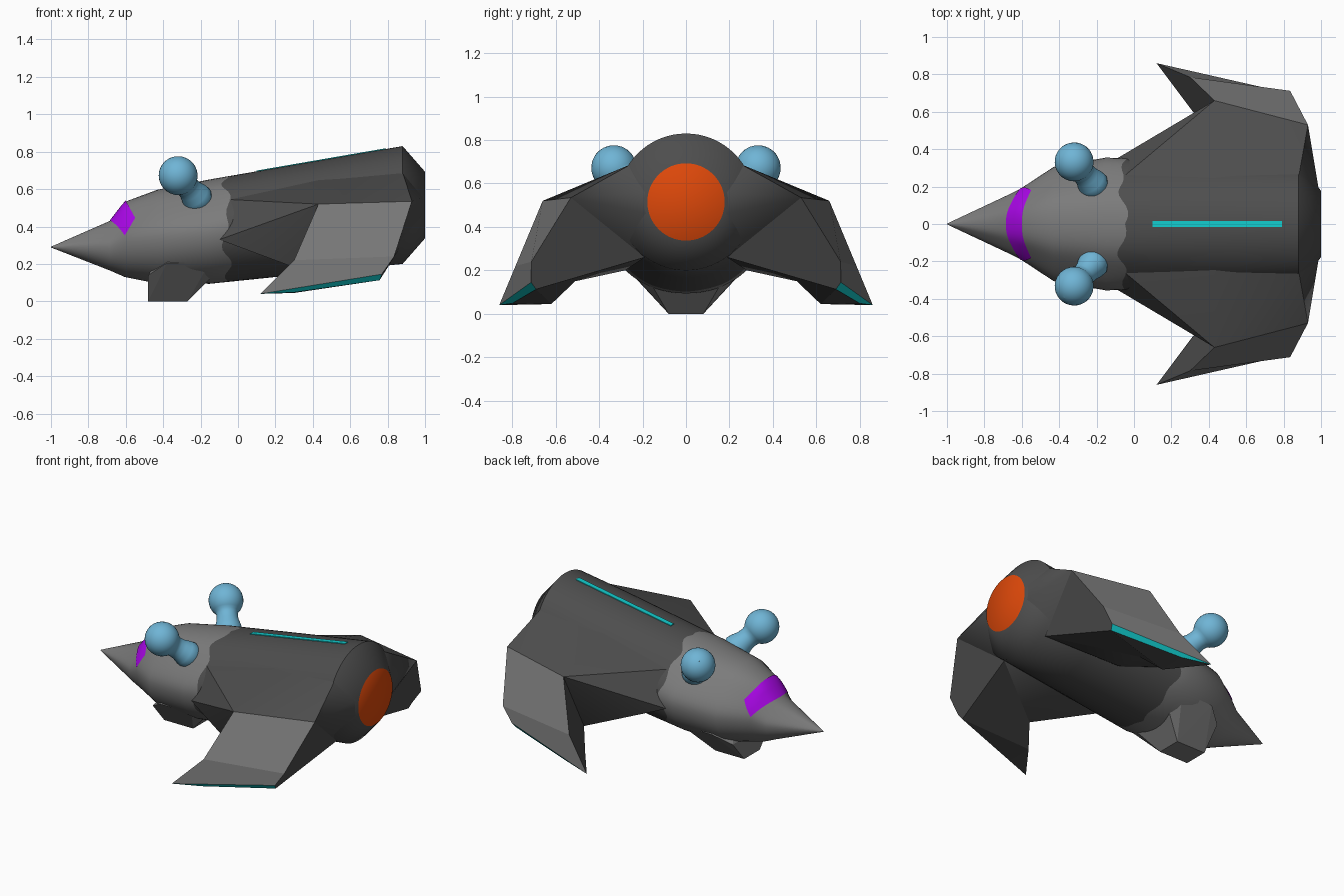
import bpy, bmesh, math
from mathutils import Vector

if "Cube" in bpy.data.objects:
    bpy.data.objects.remove(bpy.data.objects["Cube"])


def material(name, r, g, b):
    m = bpy.data.materials.new(name)
    m.diffuse_color = (r, g, b, 1)
    m.use_nodes = True
    m.node_tree.nodes["Principled BSDF"].inputs["Base Color"].default_value = m.diffuse_color
    return m


LIGHT = material("light_grey", .2, .2, .2)
DARK = material("dark_grey", .075, .075, .075)
ORANGE = material("engine_orange", .73, .065, .003)
PURPLE = material("visor_purple", .4, .002, .8)
TEAL = material("trim_teal", .006, .6, .61)
BLUE = material("pod_blue", .16, .46, .67)


def finish(name, bm, mats, rule=None, angle=None):
    bmesh.ops.recalc_face_normals(bm, faces=bm.faces)
    bm.normal_update()
    if rule:
        for f in bm.faces:
            f.material_index = rule(f)
    me = bpy.data.meshes.new(name)
    bm.to_mesh(me)
    bm.free()
    ob = bpy.data.objects.new(name, me)
    bpy.context.collection.objects.link(ob)
    for m in mats:
        me.materials.append(m)
    if angle:
        bpy.ops.object.select_all(action='DESELECT')
        ob.select_set(True)
        bpy.context.view_layer.objects.active = ob
        bpy.ops.object.shade_smooth_by_angle(angle=math.radians(angle))
    return ob


def hull(name, pts, mats, rule=None, angle=None):
    bm = bmesh.new()
    for p in pts:
        bm.verts.new(p)
    bmesh.ops.convex_hull(bm, input=bm.verts)
    junk = [v for v in bm.verts if not v.link_faces]
    bmesh.ops.delete(bm, geom=junk, context='VERTS')
    return finish(name, bm, mats, rule, angle)


def skin(bm, rings, closed=True):
    n = len(rings[0])
    for a, b in zip(rings, rings[1:]):
        for i in range(n if closed else n - 1):
            j = (i + 1) % n
            bm.faces.new((a[i], a[j], b[j], b[i]))


# Fuselage stations: x, top z, bottom z, half width
STATIONS = [(-1, .292, .288, .002), (-.685, .43, .165, .15), (-.605, .532, .13, .19),
            (-.43, .597, .095, .305), (-.15, .652, .094, .355), (.88, .83, .2, .315),
            (1, .693, .337, .178)]


def surface(x, a, k=1.0):
    for s, t in zip(STATIONS, STATIONS[1:]):
        if x <= t[0]:
            break
    f = (x - s[0]) / (t[0] - s[0])
    top, bot, w = (s[i] + f * (t[i] - s[i]) for i in (1, 2, 3))
    # Upper half is pinched in towards the nose
    if math.cos(a) > 0:
        w *= 1 - .13 * math.sin(2 * a) ** 2 * min(1, max(0, (.5 - x) / .6))
    return Vector((x, k * w * math.sin(a), (top + bot) / 2 + k * (top - bot) / 2 * math.cos(a)))


# Fuselage, with a ragged paint edge
N = 64
bm = bmesh.new()
rings = []
for x in [-1, -.685, -.605, -.43, -.15, -.06, .2, .55, .88, 1]:
    ring = []
    for i in range(N):
        a = math.tau * i / N
        jag = .016 * math.sin(9 * abs(a - math.pi)) + .014 * math.sin(5 * a + 1) if x == -.06 else 0
        ring.append(bm.verts.new(surface(x + jag, a)))
    rings.append(ring)
skin(bm, rings)
bm.faces.new(rings[0])
bm.faces.new(rings[-1])


def hull_paint(f):
    if len(f.verts) > 4 and f.calc_center_median().x > .9:
        return 2
    return 0 if max(v.co.x for v in f.verts) < .03 else 1


finish("fuselage", bm, [LIGHT, DARK, ORANGE], hull_paint, 48)

# Chin intake
chin = [(-.48, .08, 0), (-.48, .2, .14), (-.38, .27, .205), (-.27, .08, 0),
        (-.15, .27, .21), (-.15, .15, .12)]
hull("chin_intake", [(x, s * y, z) for x, y, z in chin for s in (1, -1)] + [(-.35, 0, .35)], [LIGHT])

# Wraparound visor
bm = bmesh.new()
rows = []
for r in range(5):
    v, row = r / 4, []
    for i in range(25):
        t = i / 12 - 1
        front, back = -.685 + .08 * t * t, -.6 + .05 * t * t
        a = t * math.radians(84 + v * (60 - 84))
        row.append(bm.verts.new(surface(front + v * (back - front), a, 1.025)))
    rows.append(row)
skin(bm, rows, False)
visor = finish("visor", bm, [PURPLE])
for p in visor.data.polygons:
    p.use_smooth = True
if sum(p.normal.z for p in visor.data.polygons) < 0:
    visor.data.flip_normals()

# Top light strip
hull("top_strip", [(x, y, .652 + .1728 * (x + .15) + h) for x in (.1, .79)
                   for y in (-.016, .016) for h in (-.003, .004)], [TEAL])

# Wing corner points for the left side
A_F, A_R = (.43, .66, .52), (.93, .53, .535)
B_F, B_R = (.3, .785, .22), (.835, .712, .24)
TIP, C_R = (.12, .86, .04), (.76, .712, .12)
IN, J, K_R, K_F = (.3, .62, .045), (.385, .51, .15), (.85, .19, .26), (.35, .28, .2)
ROOT = [A_F, A_R, K_R, K_F, J, (-.1, .345, .33), (-.06, .25, .545), (.43, .24, .65),
        (.88, .25, .69), (.99, .17, .56), (.99, .17, .46), (.85, 0, .5), (.1, 0, .4)]
# Lower edge of the wing is bevelled from the trim line inwards
E_R, E_M = (.768, .713, .145), (.3, .80, .048)
C_I = (.757, .69, .113)
WING = [(A_F, A_R, B_R, B_F), (B_F, B_R, E_R, TIP), (TIP, E_R, C_I, E_M), (TIP, E_M, IN),
        (E_M, C_I, IN), (A_F, B_F, TIP, IN, J), (A_R, K_R, C_I, E_R, B_R),
        (J, IN, C_I, K_R), (A_F, J, K_R, A_R)]


def wing_paint(f, s):
    if min(v.co.x for v in f.verts) < .2 and len(f.verts) == 4 and max(v.co.z for v in f.verts) < .16:
        return 2
    return 0 if s * f.normal.y > .2 else 1


# Pod profile: distance along the stalk, radius
BASE, BALL, R = Vector((-.2, .19, .53)), Vector((-.32, .332, .672)), .104
L = (BALL - BASE).length
PROFILE = [(0, .001), (0, .07), (.03, .083), (.06, .078), (.1, .066), (.13, .063)]
PROFILE += [(L + R * math.cos(math.radians(d)), max(.0005, R * math.sin(math.radians(d))))
            for d in range(140, -1, -10)]

for side, s in (("left", 1), ("right", -1)):
    def flip(pts):
        return [(x, s * y, z) for x, y, z in pts]

    # Shoulder blending the body into the wing
    hull(side + "_shoulder", flip(ROOT), [DARK], angle=40)
    # Drooping wing: light outside, dark inside, glowing lower edge
    bm = bmesh.new()
    for face in WING:
        bm.faces.new([bm.verts.new(p) for p in flip(face)])
    bmesh.ops.remove_doubles(bm, verts=bm.verts, dist=.0005)
    finish(side + "_wing", bm, [LIGHT, DARK, TEAL], lambda f: wing_paint(f, s))
    # Ball pod on a stalk
    bm = bmesh.new()
    axis = (BALL - BASE).normalized()
    u = axis.orthogonal().normalized()
    w = axis.cross(u)
    rings = []
    for d, r in PROFILE:
        pts = [BASE + axis * d + r * (u * math.cos(k * math.tau / 32) + w * math.sin(k * math.tau / 32))
               for k in range(32)]
        rings.append([bm.verts.new(p) for p in flip(pts)])
    skin(bm, rings)
    finish(side + "_ball_pod", bm, [BLUE], angle=50)
